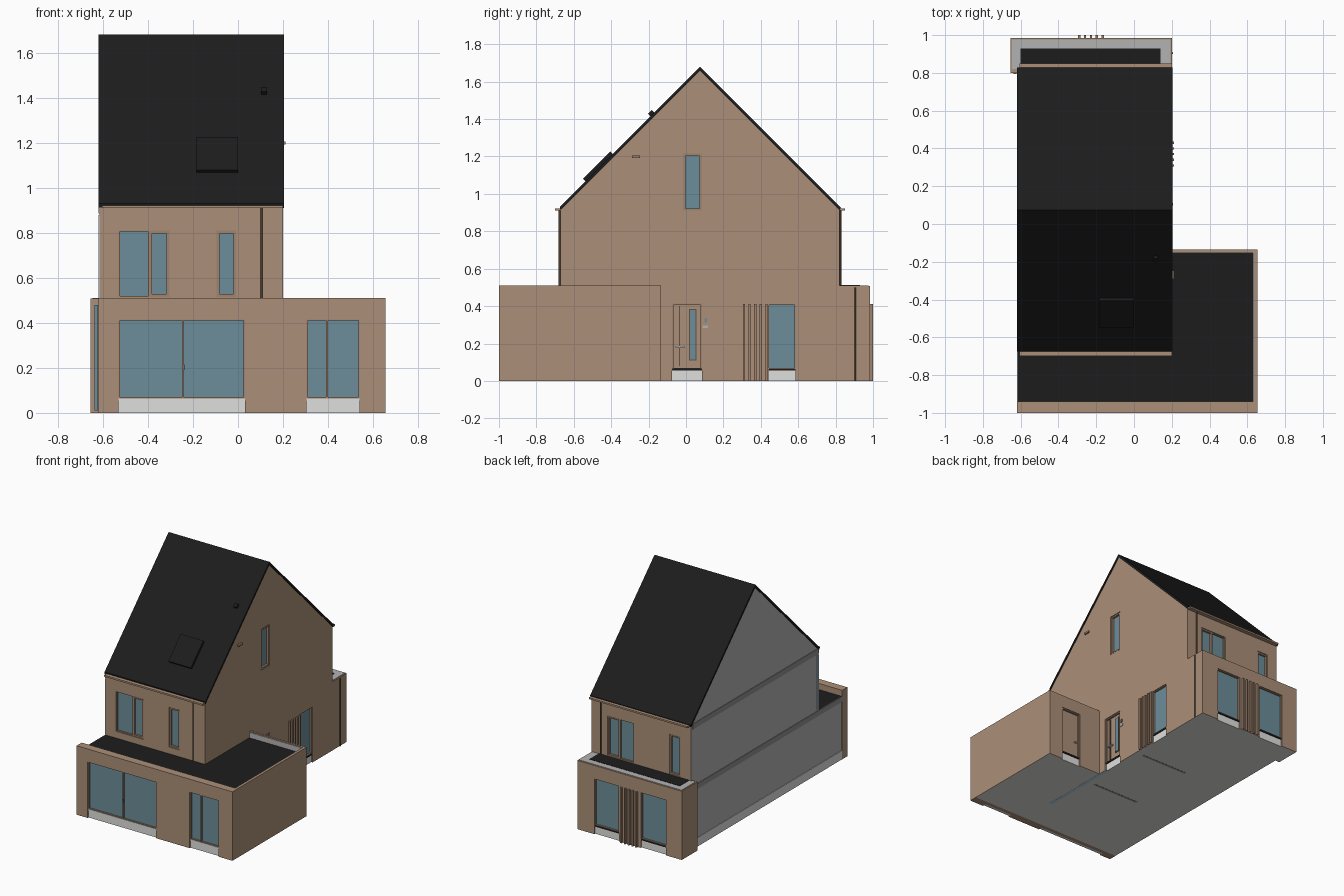
import bpy, bmesh, math
from mathutils import Vector

cube = bpy.data.objects.get("Cube")
if cube:
    bpy.data.objects.remove(cube, do_unlink=True)


def material(name, *rgb):
    m = bpy.data.materials.new(name)
    m.use_nodes = True
    m.diffuse_color = (*rgb, 1)
    m.node_tree.nodes["Principled BSDF"].inputs["Base Color"].default_value = (*rgb, 1)
    return m


BRICK = material("brown brick", .41, .275, .185)
FRAME = material("frame brown", .35, .23, .155)
ROOF = material("roof black", .012, .012, .012)
GLASS = material("blue glass", .15, .27, .32)
PALE = material("pale concrete", .74, .74, .73)
GREY = material("party wall grey", .45, .45, .45)
DARK = material("band grey", .28, .28, .28)
PIPE = material("pipe brown", .12, .085, .06)
FOAM = material("insulation blue", .5, .7, .8)


def finish(name, bm, mats):
    bmesh.ops.recalc_face_normals(bm, faces=bm.faces)
    mesh = bpy.data.meshes.new(name)
    bm.to_mesh(mesh)
    bm.free()
    for m in mats:
        mesh.materials.append(m)
    ob = bpy.data.objects.new(name, mesh)
    bpy.context.collection.objects.link(ob)
    return ob


def add_box(bm, x0, x1, y0, y1, z0, z1):
    for v in bmesh.ops.create_cube(bm, size=1)["verts"]:
        v.co = Vector(((x0 + x1) / 2 + v.co.x * (x1 - x0),
                       (y0 + y1) / 2 + v.co.y * (y1 - y0),
                       (z0 + z1) / 2 + v.co.z * (z1 - z0)))


def box(name, extent, mat):
    bm = bmesh.new()
    add_box(bm, *extent)
    return finish(name, bm, [mat])


def extrude_x(name, profile, x0, x1, mat):
    bm = bmesh.new()
    face = bm.faces.new([bm.verts.new((x0, y, z)) for y, z in profile])
    new = bmesh.ops.extrude_face_region(bm, geom=[face])["geom"]
    bmesh.ops.translate(bm, vec=(x1 - x0, 0, 0),
                        verts=[g for g in new if isinstance(g, bmesh.types.BMVert)])
    return finish(name, bm, [mat])


def paint(ob, mat, direction, top=2):
    # colour the faces that look in one direction and lie below a height
    ob.data.materials.append(mat)
    for p in ob.data.polygons:
        if p.normal.dot(Vector(direction)) > .9 and p.center.z < top:
            p.material_index = len(ob.data.materials) - 1


# Walls as (axis, surface position, outward sign)
FRONT, UPPER = ("y", -1, -1), ("y", -.67, -1)
SIDE, REAR = ("x", .2, 1), ("y", .985, 1)
UPPER_REAR, ANNEX_REAR = ("y", .82, 1), ("y", -.135, 1)


def extent(wall, u0, u1, z0, z1, d0, d1):
    axis, pos, sign = wall
    a, b = sorted((pos + sign * d0, pos + sign * d1))
    return (u0, u1, a, b, z0, z1) if axis == "y" else (a, b, u0, u1, z0, z1)


def panel(name, wall, u0, u1, z0, z1, d0, d1, mat):
    return box(name, extent(wall, u0, u1, z0, z1, d0, d1), mat)


def frame(name, wall, u0, u1, z0, z1, w, d0, d1):
    bm = bmesh.new()
    for r in ((u0, u0 + w, z0, z1), (u1 - w, u1, z0, z1),
              (u0 + w, u1 - w, z0, z0 + w), (u0 + w, u1 - w, z1 - w, z1)):
        add_box(bm, *extent(wall, *r, d0, d1))
    return finish(name, bm, [FRAME])


def cut(body, holes):
    bm = bmesh.new()
    for h in holes:
        add_box(bm, *h)
    cutter = finish("cutter", bm, [])
    cutter.hide_render = True
    mod = body.modifiers.new("openings", "BOOLEAN")
    mod.operation, mod.solver, mod.object = "DIFFERENCE", "EXACT", cutter
    bpy.context.view_layer.objects.active = body
    bpy.ops.object.modifier_apply(modifier=mod.name)
    bpy.data.objects.remove(cutter, do_unlink=True)


holes = {"house": [], "front": [], "annex": [], "bay": []}


def window(name, body, wall, u0, u1, z0, z1, splits=(), casement=None):
    ground = z0 < .1
    holes[body].append(extent(wall, u0, u1, -.01 if ground else z0, z1, -.03, .02))
    panel(name + "_glass", wall, u0, u1, z0, z1, -.03, -.018, GLASS)
    frame(name + "_frame", wall, u0, u1, z0, z1, .005, -.02, -.006)
    for s in splits:
        panel(name + "_mullion", wall, s - .004, s + .004, z0, z1, -.02, -.006, FRAME)
    if casement:
        frame(name + "_casement", wall, *casement, z0 + .004, z1 - .004, .009, -.018, -.003)
    if ground:
        panel(name + "_plinth", wall, u0, u1, 0, z0 - .01, -.03, -.01, PALE)
        panel(name + "_sill", wall, u0, u1, z0 - .01, z0, -.03, -.004,
              PALE if wall == FRONT else ROOF)


# Main house and roof
house = extrude_x("house_walls", [(-.67, 0), (.82, 0), (.82, .913), (.075, 1.658), (-.67, .913)],
                  -.615, .2, BRICK)
extrude_x("roof", [(-.674, .931), (.075, 1.68), (.828, .927), (.822, .911), (.075, 1.658),
                   (-.671, .912)], -.62, .205, ROOF)

# Front annex: front wall, core with flat roof, parapets
front = box("annex_front_wall", (-.62, .655, -1, -.94, 0, .51), BRICK)
annex = box("annex_core", (-.615, .655, -.94, -.135, 0, .465), BRICK)
box("annex_side_parapet", (.635, .655, -.94, -.135, .465, .51), BRICK)
box("annex_rear_parapet", (.2, .635, -.15, -.135, .465, .51), BRICK)
box("annex_rear_upstand", (.2, .635, -.154, -.15, .465, .505), GREY)
box("annex_side_upstand", (.631, .635, -.94, -.154, .465, .505), GREY)

# Rear bay with coping and flat roof
bay = box("bay_walls", (-.655, .2, .8, .985, 0, .508), BRICK)
box("bay_coping", (-.647, .192, .82, .976, .508, .511), GREY)
box("bay_roof", (-.6, .14, .82, .93, .511, .513), ROOF)

# Windows
window("living_window", "front", FRONT, -.53, .03, .065, .415, [-.245])
window("annex_window", "front", FRONT, .305, .54, .065, .415, [.395])
window("front_bedroom_window", "house", UPPER, -.53, -.305, .515, .81, [-.395], (-.39, -.308))
window("front_narrow_window", "house", UPPER, -.095, -.008, .515, .81, (), (-.092, -.011))
window("gable_window", "house", SIDE, -.015, .085, .91, 1.215, (), (-.012, .082))
window("side_window", "house", SIDE, .44, .585, .065, .41)
window("rear_window_a", "bay", REAR, -.14, .06, .065, .41)
window("rear_window_b", "bay", REAR, -.525, -.32, .065, .41)
window("rear_bedroom_window", "house", UPPER_REAR, -.145, .07, .515, .81, [-.03], (-.027, .067))
window("rear_narrow_window", "house", UPPER_REAR, -.53, -.44, .515, .81, (), (-.527, -.443))
panel("living_window_handle", FRONT, -.243, -.237, .19, .215, -.006, 0, PIPE)


# Doors
def door(name, body, wall, u0, u1, handle):
    holes[body].append(extent(wall, u0, u1, -.01, .415, -.03, .02))
    panel(name + "_leaf", wall, u0, u1, .06, .415, -.03, -.018, BRICK)
    frame(name + "_frame", wall, u0, u1, .06, .415, .008, -.02, -.005)
    panel(name + "_plinth", wall, u0, u1, 0, .055, -.03, -.01, PALE)
    panel(name + "_sill", wall, u0, u1, .055, .067, -.03, -.004, ROOF)
    panel(name + "_handle", wall, *handle, .18, .187, -.018, 0, PALE)


door("entrance_door", "house", SIDE, -.075, .085, (-.055, -.005))
panel("entrance_door_surround", SIDE, .016, .055, .11, .385, -.018, -.014, PIPE)
panel("entrance_door_glass", SIDE, .021, .05, .115, .38, -.014, -.011, GLASS)
panel("entrance_door_bar", SIDE, -.038, -.034, .08, .4, -.018, -.008, PIPE)
door("annex_door", "annex", ANNEX_REAR, .38, .54, (.395, .42))

for key, body in (("house", house), ("front", front), ("annex", annex), ("bay", bay)):
    cut(body, holes[key])
paint(annex, ROOF, (0, 0, 1))
for body in (house, annex):
    paint(body, GREY, (-1, 0, 0))
for body in (house, annex, bay):
    paint(body, PALE, (0, 0, -1), .01)

# Timber slats beside the windows
for i in range(5):
    u = .31 + i * .03
    panel("side_slat", SIDE, u - .006, u + .006, 0, .41, 0, .012, FRAME)
    u = -.29 + i * .031
    panel("rear_slat", REAR, u - .006, u + .006, 0, .41, 0, .015, FRAME)

# Party wall bands
PARTY = ("x", -.615, -1)
for n, y0, z0, z1, m in (("floor", -.94, .425, .465, DARK), ("eaves", -.67, .885, .925, DARK),
                         ("foot", -.94, 0, .065, PALE)):
    panel("party_band_" + n, PARTY, y0, .8, z0, z1, 0, .004, m)
panel("front_cavity_strip", PARTY, -.668, -.655, .47, .88, 0, .004, FOAM)
box("bay_cavity_strip", (-.638, -.622, .793, .8, .01, .48), GLASS)

# Gutters and downpipes
for wall in (UPPER, UPPER_REAR):
    panel("gutter", wall, -.605, .2, .91, .922, 0, .03, BRICK)


def pipe(name, x, y, z0, z1):
    bm = bmesh.new()
    bmesh.ops.create_cone(bm, cap_ends=True, segments=12, radius1=.0045, radius2=.0045,
                          depth=z1 - z0)
    bmesh.ops.translate(bm, vec=(x, y, (z0 + z1) / 2), verts=bm.verts)
    finish(name, bm, [PIPE])


pipe("front_downpipe", .105, -.676, .465, .91)
pipe("rear_downpipe", .12, .826, .5, .91)
pipe("bay_downpipe", .203, .905, 0, .5)

# Roof window and roof vent, lying on the front slope
for n, e, y, z in (("roof_window", (-.185, 0, -.103, .103, 0, .018), -.465, 1.14),
                   ("roof_vent", (.102, .128, -.014, .014, -.004, .018), -.18, 1.425)):
    ob = box(n, e, ROOF)
    ob.rotation_euler.x = math.radians(45)
    ob.location = (0, y, z)

# Small wall fittings
panel("wall_vent", SIDE, -.29, -.245, 1.192, 1.205, 0, .012, FRAME)
panel("door_bell", SIDE, .098, .112, .312, .335, 0, .006, GLASS)
panel("house_plate", SIDE, .088, .118, .282, .295, 0, .004, GREY)

# Underside strips
box("footing_insulation", (.18, .205, -.67, -.06, -.001, .001), FOAM)
for y in (-.27, .26):
    box("footing_joint", (-.25, .14, y - .008, y + .008, -.001, .001), DARK)
